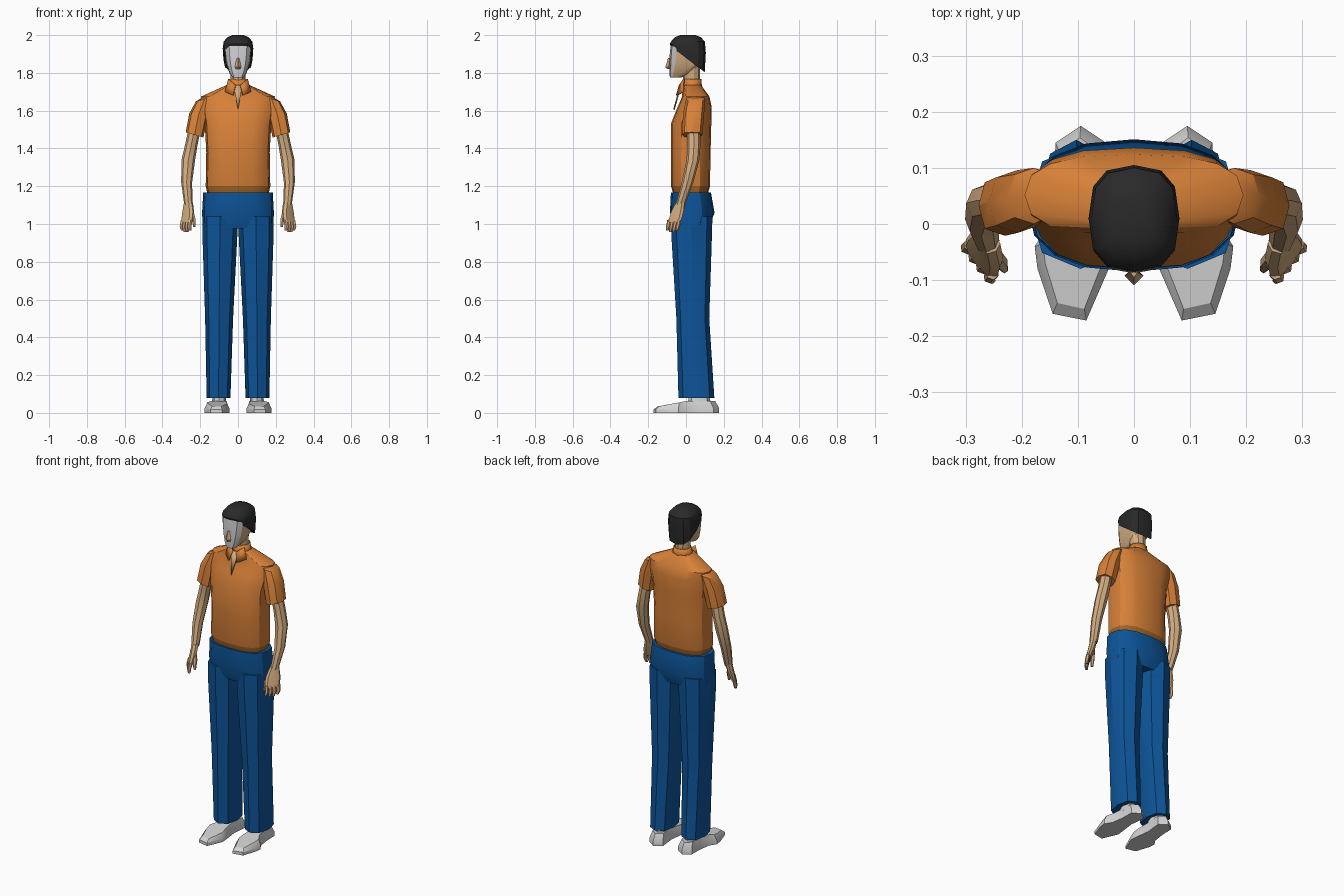
import bpy, bmesh, math
from mathutils import Vector

cube = bpy.data.objects.get("Cube")
if cube:
    bpy.data.objects.remove(cube, do_unlink=True)


def material(name, *rgb):
    m = bpy.data.materials.new(name)
    m.use_nodes = True
    m.diffuse_color = (*rgb, 1)
    m.node_tree.nodes["Principled BSDF"].inputs["Base Color"].default_value = (*rgb, 1)
    return m


orange = material("orange cloth", 0.69, 0.22, 0.04)
dark_orange = material("dark orange hem", 0.36, 0.13, 0.02)
blue = material("blue cloth", 0.004, 0.09, 0.32)
skin = material("skin", 0.66, 0.42, 0.22)
pale = material("pale face", 0.62, 0.62, 0.65)
black = material("black hair", 0.022, 0.022, 0.022)
grey = material("light grey shoe", 0.66, 0.66, 0.66)


def finish(bm, name, mats, rule=None, angle=30):
    bmesh.ops.recalc_face_normals(bm, faces=bm.faces)
    if rule:
        for f in bm.faces:
            f.material_index = rule(f.normal, f.calc_center_median())
    mesh = bpy.data.meshes.new(name)
    bm.to_mesh(mesh)
    bm.free()
    ob = bpy.data.objects.new(name, mesh)
    bpy.context.collection.objects.link(ob)
    for m in mats:
        mesh.materials.append(m)
    bpy.ops.object.select_all(action='DESELECT')
    ob.select_set(True)
    bpy.context.view_layer.objects.active = ob
    bpy.ops.object.shade_smooth_by_angle(angle=math.radians(angle))
    return ob


def skin_rings(bm, rings, capped=True):
    rows = [[bm.verts.new(p) for p in ring] for ring in rings]
    n = len(rows[0])
    for a, b in zip(rows, rows[1:]):
        for i in range(n):
            j = (i + 1) % n
            bm.faces.new((a[i], a[j], b[j], b[i]))
    if capped:
        bm.faces.new(rows[0])
        bm.faces.new(rows[-1])


def oval(n, power, side, cx, cy, z, rx, ry, tx=0, ty=0, rot=0):
    """Rounded ring; tx and ty tilt it, rot turns it about z."""
    pts = []
    for i in range(n):
        a = 2 * math.pi * i / n
        s, c = math.sin(a), -math.cos(a)
        x = math.copysign(abs(s) ** (2 / power), s) * rx
        y = math.copysign(abs(c) ** (2 / power), c) * ry
        r = math.radians(rot)
        x, y = x * math.cos(r) - y * math.sin(r), x * math.sin(r) + y * math.cos(r)
        pts.append(Vector((side * (cx + x), cy + y, z + tx * x + ty * y)))
    return pts


def loft(name, mats, rings, n=8, power=2, side=1, capped=True, **kw):
    bm = bmesh.new()
    skin_rings(bm, [oval(n, power, side, *r) for r in rings], capped)
    return finish(bm, name, mats, **kw)


def plate(name, mat, pts, thick):
    bm = bmesh.new()
    bm.faces.new([bm.verts.new(p) for p in pts])
    ob = finish(bm, name, [mat])
    mod = ob.modifiers.new("thickness", 'SOLIDIFY')
    mod.thickness = thick
    mod.offset = 0
    return ob


# Shirt body with a tucked-in hem
loft("shirt", [orange, dark_orange], [
    (0, .024, 1.165, .163, .093), (0, .024, 1.2, .171, .103),
    (0, .025, 1.38, .168, .105), (0, .027, 1.53, .176, .107),
    (0, .046, 1.62, .19, .09), (0, .052, 1.675, .195, .072),
    (0, .03, 1.735, .062, .05)], n=16, power=2.6,
    rule=lambda nor, c: int(c.z < 1.19))

# Neck, open collar and bare V at the throat
loft("neck", [skin], [(0, .035, 1.68, .042, .045), (0, .03, 1.76, .041, .045),
                      (0, .025, 1.85, .045, .05)], n=10)
band = loft("collar_band", [orange], [(0, .03, 1.71, .064, .055), (0, .034, 1.768, .05, .048)],
            n=10, capped=False)
band.modifiers.new("thickness", 'SOLIDIFY').thickness = .006
plate("throat", skin, [(-.024, -.028, 1.735), (0, -.064, 1.605), (.024, -.028, 1.735)], .008)
for side, word in ((1, "left"), (-1, "right")):
    plate(word + "_collar_flap", orange,
          [(side * x, y, z) for x, y, z in
           ((.012, -.034, 1.735), (.05, -.012, 1.768), (.068, -.014, 1.70), (.026, -.05, 1.68))], .008)

# Head with pale front, nose and hair
loft("head", [skin, pale], [
    (0, -.055, 1.775, .028, .03), (0, -.03, 1.797, .045, .058),
    (0, -.002, 1.85, .063, .086), (0, .005, 1.9, .071, .091),
    (0, .007, 1.95, .075, .088), (0, .007, 1.975, .055, .065)], n=12, power=3,
    rule=lambda nor, c: int(nor.y < -.45 and c.z > 1.78))
loft("nose", [skin], [(0, -.09, 1.82, .012, .01), (0, -.092, 1.832, .017, .017),
                      (0, -.087, 1.88, .006, .008)], n=4)
loft("hair", [black], [
    (0, .009, 1.872, .077, .09, 0, -.76), (0, .01, 1.93, .081, .095, 0, -.25),
    (0, .01, 1.965, .076, .09), (0, .01, 1.988, .058, .07),
    (0, .01, 2.0, .03, .04)], n=12, power=2.7)

# Seat of the trousers
loft("trouser_seat", [blue], [
    (0, .03, .975, .187, .09), (0, .033, 1.06, .19, .118),
    (0, .026, 1.168, .184, .106)], n=16, power=2.4)

# Outline of one shoe, from heel round to heel
SOLE = ((.095, .175), (.14, .145), (.142, .07), (.152, 0), (.177, -.04), (.172, -.08),
        (.145, -.16), (.085, -.172), (.045, -.08), (.05, -.03), (.06, .05), (.05, .145))


def shoe_ring(side, shrink, low, high):
    pts = []
    for x, y in SOLE:
        t = min(1, max(0, (y + .17) / .18))
        pts.append((side * (.103 + (x - .103) * shrink), y * (.4 + .6 * shrink),
                    low + (high - low) * t))
    return pts


for side, word in ((1, "left"), (-1, "right")):
    # Trouser leg
    loft(word + "_trouser_leg", [blue], [
        (.103, .055, .08, .063, .095), (.1, .036, .5, .074, .087),
        (.096, .03, .93, .092, .107), (.095, .03, 1.04, .093, .11)], n=8, power=2.3, side=side)

    # Shoe and ankle
    bm = bmesh.new()
    skin_rings(bm, [shoe_ring(side, 1, 0, 0), shoe_ring(side, 1, .018, .026),
                    shoe_ring(side, .8, .034, .064)])
    finish(bm, word + "_shoe", [grey])
    loft(word + "_ankle", [grey], [(.1, .07, .05, .038, .06), (.1, .07, .1, .034, .055)], side=side)

    # Sleeve
    loft(word + "_sleeve", [orange], [
        (.23, .033, 1.472, .047, .054, .3), (.208, .04, 1.58, .05, .056, .1),
        (.178, .05, 1.66, .045, .05, -.25), (.15, .052, 1.685, .03, .035, -.35)],
        n=8, power=2.6, side=side)

    # Bare arm
    loft(word + "_arm", [skin], [
        (.226, .04, 1.52, .033, .036), (.247, .042, 1.42, .033, .035),
        (.263, .037, 1.34, .036, .034), (.272, .008, 1.22, .029, .031),
        (.262, -.03, 1.1, .022, .024)], n=8, side=side)

    # Hand, fingers and thumb
    loft(word + "_palm", [skin], [
        (.262, -.028, 1.115, .026, .019, 0, 0, 52), (.264, -.045, 1.065, .041, .019, 0, 0, 52),
        (.272, -.062, 1.01, .044, .014, 0, 0, 52)], n=8, power=2.6, side=side)
    for k in range(4):
        d = (k - 1.5) * .022
        x, y = .272 + d * .62, -.062 + d * .79
        tip = .953 + .008 * abs(k - 1.5)
        loft(f"{word}_finger_{k + 1}", [skin], [
            (x, y, 1.02, .011, .012, 0, 0, 52), (x + .006, y - .007, .985, .011, .011, 0, 0, 52),
            (x + .002, y - .012, tip, .007, .007, 0, 0, 52)], n=6, side=side)
    loft(word + "_thumb", [skin], [
        (.25, -.055, 1.075, .015, .014), (.236, -.07, 1.03, .012, .013),
        (.231, -.08, .985, .007, .008)], n=6, side=side)
